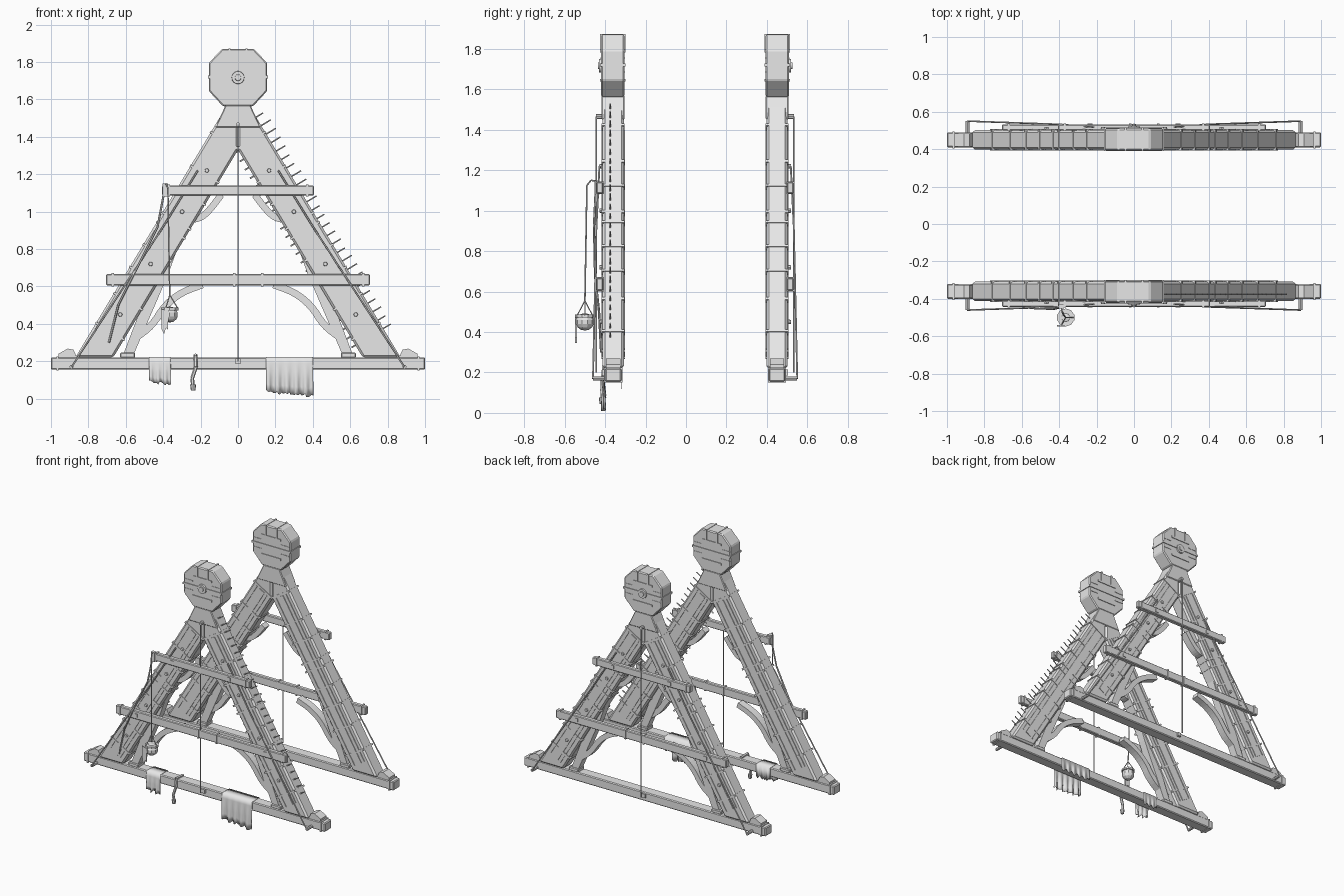
import bpy, bmesh, math, random
from mathutils import Vector, Matrix

if "Cube" in bpy.data.objects:
    bpy.data.objects.remove(bpy.data.objects["Cube"])

random.seed(4)
mat = bpy.data.materials.new("pale_grey")
mat.diffuse_color = (0.8, 0.8, 0.8, 1)
mat.use_nodes = True
mat.node_tree.nodes["Principled BSDF"].inputs["Base Color"].default_value = mat.diffuse_color
LEAN = math.atan2(0.806, 1.34)          # tilt of the legs from vertical


def finish(name, bm, bevel=0, smooth=False):
    bmesh.ops.recalc_face_normals(bm, faces=bm.faces)
    me = bpy.data.meshes.new(name)
    bm.to_mesh(me)
    bm.free()
    me.materials.append(mat)
    ob = bpy.data.objects.new(name, me)
    bpy.context.collection.objects.link(ob)
    if bevel:
        m = ob.modifiers.new("bevel", 'BEVEL')
        m.width, m.segments, m.limit_method = bevel, 1, 'ANGLE'
    if smooth:
        for p in me.polygons:
            p.use_smooth = True
    return ob


def prism(name, pts, y0, y1, bevel=0):
    """Extrude an x-z outline from y0 to y1."""
    bm = bmesh.new()
    f = bm.faces.new([bm.verts.new((x, y0, z)) for x, z in pts])
    ext = bmesh.ops.extrude_face_region(bm, geom=[f])
    vs = [v for v in ext['geom'] if isinstance(v, bmesh.types.BMVert)]
    bmesh.ops.translate(bm, verts=vs, vec=(0, y1 - y0, 0))
    return finish(name, bm, bevel)


def box(name, c, size, tilt=0, bevel=0):
    bm = bmesh.new()
    M = Matrix.Translation(c) @ Matrix.Rotation(tilt, 4, 'Y') @ Matrix.Diagonal((*size, 1))
    bmesh.ops.create_cube(bm, size=1, matrix=M)
    return finish(name, bm, bevel)


def rod(name, a, b, r1, r2, n=6):
    a, b = Vector(a), Vector(b)
    bm = bmesh.new()
    M = Matrix.Translation((a + b) / 2) @ (b - a).to_track_quat('Z', 'Y').to_matrix().to_4x4()
    bmesh.ops.create_cone(bm, cap_ends=True, segments=n, radius1=r1, radius2=r2,
                          depth=(b - a).length, matrix=M)
    return finish(name, bm)


def rope(name, pts, r=0.004):
    for a, b in zip(pts, pts[1:]):
        rod(name, a, b, r, r)


def ribbon(name, pts, w, y0, y1):
    """Curved timber: a smoothed centre line given a width."""
    ps = [Vector(p) for p in pts]
    for _ in range(2):
        q = [ps[0]]
        for a, b in zip(ps, ps[1:]):
            q += [a.lerp(b, .25), a.lerp(b, .75)]
        ps = q + [ps[-1]]
    left, right = [], []
    for i, p in enumerate(ps):
        t = (ps[min(i + 1, len(ps) - 1)] - ps[max(i - 1, 0)]).normalized()
        n = Vector((-t.y, t.x)) * w / 2
        left.append(p + n)
        right.append(p - n)
    return prism(name, left + right[::-1], y0, y1)


def cloth(name, x0, x1, low, cy, s, folds, nx=20):
    """Rag draped over the base beam with a ragged lower edge."""
    bm = bmesh.new()
    rows = []
    for i in range(nx + 1):
        u = i / nx
        x = x0 + (x1 - x0) * u
        wave = math.sin(u * folds * math.tau)
        bottom = low + 0.025 * (1 - u) + random.uniform(0, 0.02)
        col = [(-.044, .13 + .012 * wave), (-.044, .223), (.044, .223), (.046, .19)]
        col += [(.05 + .012 * wave * k / 4, .19 + (bottom - .19) * k / 4) for k in range(1, 5)]
        rows.append([bm.verts.new((x, cy + s * d, z)) for d, z in col])
    for a, b in zip(rows, rows[1:]):
        for j in range(len(a) - 1):
            bm.faces.new((a[j], a[j + 1], b[j + 1], b[j]))
    ob = finish(name, bm, smooth=True)
    ob.modifiers.new("thickness", 'SOLIDIFY').thickness = 0.004


def frame(cy, s):
    """One A-frame; s is the outward direction in y."""
    Y = lambda d: cy + s * d
    # base beam with end bands and wedges
    box("base_beam", (0, cy, .188), (2, .08, .066), bevel=.006)
    box("base_bolt", (0, Y(.045), .2), (.028, .02, .028))
    for sx in (-1, 1):
        box("base_band", (sx * .965, cy, .188), (.012, .09, .074))
        prism("foot_wedge", [(sx * .96, .218), (sx * .96, .24), (sx * .91, .268),
                             (sx * .88, .262), (sx * .86, .218)], Y(-.035), Y(.035))
        # legs with a raised centre plank and side rails
        prism("leg", [(sx * .064, 1.56), (sx * .87, .22), (sx * .667, .22), (0, 1.33),
                      (0, 1.56)], Y(-.0525), Y(.0525), bevel=.012)
        cx = lambda z: sx * (.768 - (z - .22) * .6015)
        tilt = -sx * LEAN
        nrm = Vector((sx * math.cos(LEAN), 0, math.sin(LEAN)))
        for d in (-.0535, .0535):
            for o, w in ((-.045, .006), (.0, .045), (.05, .006)):
                c = Vector((cx(.83), Y(d), .83)) + nrm * o
                box("leg_plank", c, (w, .008, 1.26), tilt)
        # metal bands and bolts
        for z in (.36, .52, .66, .78, .9, .95, 1.08, 1.2, 1.38):
            box("leg_band", (cx(z), cy, z), (.182, .114, .012), tilt)
        for z in (.45, .72, 1.0, 1.22):
            rod("leg_bolt", (cx(z), Y(.05), z), (cx(z), Y(.068), z), .013, .01, 8)
        # inner struts and their footings
        prism("inner_strut", [(sx * .62, .22), (sx * .565, .22), (sx * .375, .66),
                              (sx * .27, .95), (sx * .34, .95)], Y(-.03), Y(.03))
        box("strut_footing", (sx * .59, cy, .232), (.08, .075, .028), bevel=.005)
        # curved braces
        ribbon("upper_brace", [(sx * .09, 1.09), (sx * .15, 1.01), (sx * .2, .965),
                               (sx * .27, .955), (sx * .35, .9)], .036, Y(-.025), Y(.03))
        ribbon("lower_brace", [(sx * .19, .61), (sx * .3, .57), (sx * .39, .5),
                               (sx * .46, .39), (sx * .54, .33)], .038, Y(-.025), Y(.03))
        # stay ropes with anchor rings
        rope("stay_rope", [(sx * .215, Y(.068), 1.22), (sx * .4, Y(.083), .92),
                           (sx * .89, Y(.1), .17)], .005)
        rod("stay_anchor", (sx * .89, Y(.03), .17), (sx * .89, Y(.1), .17), .011, .011, 8)
    # cross beams with clamps
    for name, hx, z, h in (("upper_beam", .405, 1.113, .055), ("lower_beam", .705, .636, .062)):
        box(name, (0, Y(.066), z), (2 * hx, .033, h), bevel=.005)
        for sx in (-1, 1):
            box("beam_band", (sx * (hx - .035), Y(.066), z), (.012, .04, h + .008))
            x = sx * (hx - .17)
            box("beam_clamp", (x, Y(.075), z), (.025, .024, .025))
    for x in (-.02, .13):
        box("beam_splice", (x, Y(.067), .636), (.012, .038, .07))
    # neck plate and octagonal head
    prism("neck", [(-.066, 1.57), (-.122, 1.45), (.122, 1.45), (.066, 1.57)],
          Y(-.056), Y(.058), bevel=.005)
    octagon = [(.085, 1.87), (.156, 1.795), (.156, 1.645), (.08, 1.563)]
    octagon += [(-x, z) for x, z in octagon[::-1]]
    prism("head", octagon, Y(-.056), Y(.06), bevel=.007)
    for z, hx in ((1.79, .08), (1.72, .161), (1.645, .08)):
        box("head_strap", (0, Y(.002), z), (2 * hx, .126, .014))
    for sx in (-1, 1):
        box("head_top_strap", (sx * .045, Y(.002), 1.831), (.012, .126, .084))
        box("head_cheek", (sx * .115, Y(.002), 1.755), (.07, .122, .006))
        box("head_cheek", (sx * .115, Y(.002), 1.685), (.07, .122, .006))
    # axle hub
    rod("hub_ring", (0, Y(.05), 1.717), (0, Y(.07), 1.717), .036, .033, 16)
    rod("hub_cap", (0, Y(.06), 1.717), (0, Y(.076), 1.717), .02, .016, 12)
    # plumb line
    rod("plumb_pin", (0, Y(.05), 1.465), (0, Y(.085), 1.465), .012, .012, 8)
    rope("plumb_line", [(0, Y(.083), 1.465), (0, Y(.083), .2)], .004)


frame(-.36, -1)
frame(.45, 1)

# rungs driven through the front frame's right leg
n = Vector((math.cos(LEAN), 0, math.sin(LEAN)))
for i in range(26):
    z = .33 + i * 1.13 / 25
    c = Vector((.768 - (z - .22) * .6015, -.375, z))
    rod("rung_spike", c - n * .11, c + n * (.13 + random.uniform(0, .02)), .005, .004, 5)

# rags on the front base beam
cloth("small_rag", -.475, -.36, .06, -.36, -1, 3, 12)
cloth("large_rag", .15, .40, .005, -.36, -1, 5, 30)
rope("strap", [(-.225, -.33, .228), (-.228, -.405, .232), (-.225, -.412, .17), (-.245, -.415, .11),
               (-.24, -.415, .06)], .01)
rod("strap_end", (-.24, -.415, .075), (-.24, -.415, .045), .016, .012, 8)

# hanging pot, its rope and tattered tail
px, py = -.365, -.5
rope("pot_rope", [(-.39, -.435, 1.145), (-.385, -.47, 1.15), (-.375, -.49, 1.125), (px, py, .55)])
rope("loose_rope", [(-.39, -.445, 1.13), (-.43, -.455, .92), (-.55, -.45, .68), (-.64, -.43, .5),
                    (-.69, -.42, .3)], .006)
box("rope_knot", (-.39, -.44, 1.115), (.03, .025, .07))
bm = bmesh.new()
bmesh.ops.create_uvsphere(bm, u_segments=10, v_segments=7, radius=1,
                          matrix=Matrix.Translation((px, py, .45)) @ Matrix.Diagonal((.046, .046, .043, 1)))
finish("pot", bm)
rod("pot_rim", (px, py, .472), (px, py, .487), .048, .048, 10)
for k in range(3):
    a = k * math.tau / 3
    rope("pot_handle", [(px + .045 * math.cos(a), py + .045 * math.sin(a), .48), (px, py, .555)], .003)
prism("pot_tail", [(-.413, .48), (-.408, .37), (-.395, .345), (-.385, .38), (-.375, .37),
                   (-.37, .47)], -.548, -.54)
